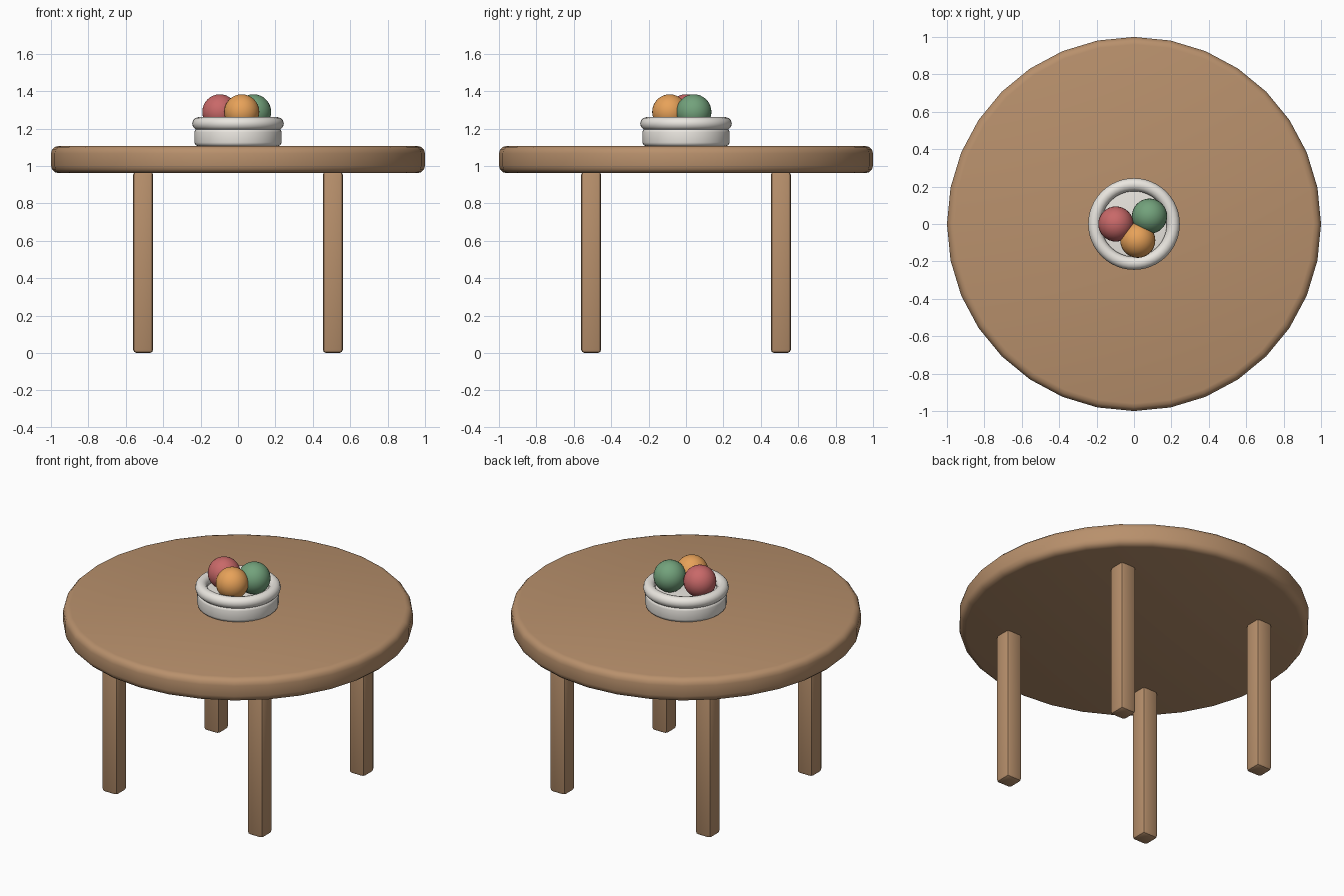
import bpy
import math

if "Cube" in bpy.data.objects:
    bpy.data.objects.remove(bpy.data.objects["Cube"])


def material(name, color):
    m = bpy.data.materials.new(name)
    m.diffuse_color = (*color, 1)
    m.use_nodes = True
    m.node_tree.nodes["Principled BSDF"].inputs["Base Color"].default_value = m.diffuse_color
    return m


wood = material("wood", (0.48, 0.28, 0.15))
ceramic = material("ceramic", (0.82, 0.79, 0.74))
red = material("red", (0.58, 0.14, 0.14))
orange = material("orange", (0.80, 0.36, 0.10))
green = material("green", (0.17, 0.36, 0.20))


def finish(name, mat, bevel=0, segments=3, angle=35):
    ob = bpy.context.object
    ob.name = name
    ob.data.materials.append(mat)
    bpy.ops.object.transform_apply(location=False, rotation=False, scale=True)
    if bevel:
        mod = ob.modifiers.new("rounded_edges", 'BEVEL')
        mod.width = bevel
        mod.segments = segments
        mod.limit_method = 'ANGLE'
        mod.angle_limit = math.radians(30)
        bpy.ops.object.modifier_apply(modifier=mod.name)
    bpy.ops.object.shade_smooth_by_angle(angle=math.radians(angle))
    return ob


# round table top
bpy.ops.mesh.primitive_cylinder_add(vertices=32, radius=1, depth=0.145, location=(0, 0, 1.034))
finish("table_top", wood, 0.04, 3)

# four square legs
for side, sx in (("left", -1), ("right", 1)):
    for end, sy in (("front", -1), ("back", 1)):
        bpy.ops.mesh.primitive_cube_add(size=1, location=(sx * 0.507, sy * 0.507, 0.485))
        bpy.context.object.scale = (0.107, 0.107, 0.97)
        finish(f"{end}_{side}_leg", wood, 0.018, 2)

# bowl body and its rolled rim
bpy.ops.mesh.primitive_cylinder_add(vertices=32, radius=0.233, depth=0.094, location=(0, 0, 1.153))
finish("bowl_body", ceramic, 0.02, 3)
bpy.ops.mesh.primitive_torus_add(major_radius=0.21, minor_radius=0.035, major_segments=48,
                                 minor_segments=12, location=(0, 0, 1.226))
finish("bowl_rim", ceramic, angle=60)

# fruit
for name, mat, x, y in (("red_fruit", red, -0.097, 0.0),
                        ("green_fruit", green, 0.083, 0.042),
                        ("orange_fruit", orange, 0.02, -0.087)):
    bpy.ops.mesh.primitive_uv_sphere_add(segments=32, ring_count=16, radius=0.094,
                                         location=(x, y, 1.289))
    finish(name, mat, angle=60)
